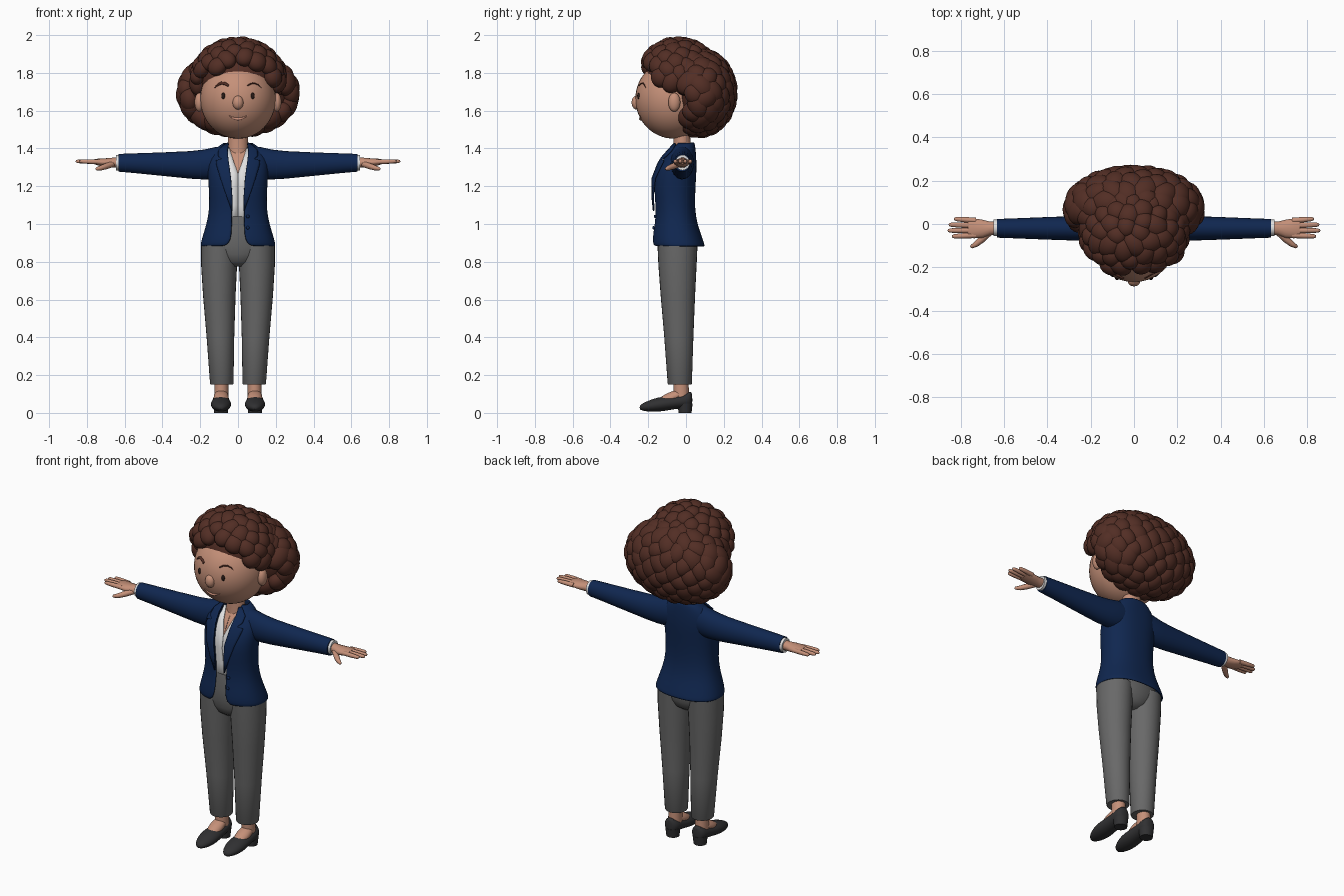
import bpy, bmesh, math, random
from mathutils import Matrix, Vector

random.seed(4)
if "Cube" in bpy.data.objects:
    bpy.data.objects.remove(bpy.data.objects["Cube"])


def material(name, r, g, b):
    m = bpy.data.materials.new(name)
    m.use_nodes = True
    m.diffuse_color = (r, g, b, 1)
    bsdf = m.node_tree.nodes["Principled BSDF"]
    bsdf.inputs["Base Color"].default_value = (r, g, b, 1)
    bsdf.inputs["Roughness"].default_value = 0.8
    return m


SKIN = material("skin", 0.56, 0.28, 0.19)
HAIR = material("brown hair", 0.085, 0.027, 0.018)
NAVY = material("navy cloth", 0.005, 0.02, 0.08)
GREY = material("grey cloth", 0.14, 0.14, 0.14)
WHITE = material("white cloth", 0.75, 0.75, 0.75)
BLACK = material("black leather", 0.03, 0.03, 0.032)
DARK = material("dark eyes", 0.02, 0.01, 0.008)
LIPS = material("lips", 0.58, 0.27, 0.19)
parts = []


def finish(name, bm, mat, thick=0, subsurf=0):
    bmesh.ops.recalc_face_normals(bm, faces=bm.faces)
    me = bpy.data.meshes.new(name)
    bm.to_mesh(me)
    bm.free()
    me.materials.append(mat)
    ob = bpy.data.objects.new(name, me)
    bpy.context.collection.objects.link(ob)
    if thick:
        mod = ob.modifiers.new("thickness", "SOLIDIFY")
        mod.thickness, mod.offset = thick, -1
    if subsurf:
        ob.modifiers.new("rounding", "SUBSURF").levels = subsurf
    parts.append(ob)
    return ob


def skin_rings(bm, rings, closed=True, caps=True):
    rows = [[bm.verts.new(p) for p in r] for r in rings]
    n = len(rows[0])
    for a, b in zip(rows, rows[1:]):
        for i in range(n if closed else n - 1):
            j = (i + 1) % n
            bm.faces.new((a[i], a[j], b[j], b[i]))
    if closed and caps:
        bm.faces.new(rows[0])
        bm.faces.new(rows[-1])


def ring(c, u, v, n=20):
    c, u, v = Vector(c), Vector(u), Vector(v)
    return [c + u * math.cos(k * math.tau / n) + v * math.sin(k * math.tau / n) for k in range(n)]


def loft(name, rings, mat, **kw):
    bm = bmesh.new()
    skin_rings(bm, rings)
    return finish(name, bm, mat, **kw)


def tube(bm, path, radii, n=10):
    """Round tube along a path, for fingers, brows and mouth."""
    path = [Vector(p) for p in path]
    rings = []
    for i, p in enumerate(path):
        d = (path[min(i + 1, len(path) - 1)] - path[max(i - 1, 0)]).normalized()
        u = d.cross(Vector((0, 0, 1)) if abs(d.z) < 0.9 else Vector((0, 1, 0))).normalized()
        rings.append(ring(p, u * radii[i], d.cross(u) * radii[i], n))
    skin_rings(bm, rings)


def ball(bm, c, r, rot=None, seg=0):
    m = Matrix.Translation(c) @ (rot or Matrix()) @ Matrix.Diagonal((*r, 1))
    if seg:
        bmesh.ops.create_uvsphere(bm, u_segments=seg, v_segments=seg * 3 // 4, radius=1, matrix=m)
    else:
        bmesh.ops.create_icosphere(bm, subdivisions=3, radius=1, matrix=m)


def ellipsoid(name, c, r, mat, seg=20):
    bm = bmesh.new()
    ball(bm, c, r, seg=seg)
    return finish(name, bm, mat)


# Torso profile: height, half width, front y, back y, half opening
TORSO = [(0.882, 0.2, -0.175, 0.1, 0.07), (0.9, 0.197, -0.18, 0.095, 0.045),
         (0.94, 0.186, -0.178, 0.082, 0.034), (1.0, 0.167, -0.168, 0.06, 0.032),
         (1.08, 0.15, -0.16, 0.046, 0.032), (1.2, 0.155, -0.176, 0.05, 0.035),
         (1.28, 0.162, -0.163, 0.056, 0.045), (1.35, 0.158, -0.122, 0.055, 0.055),
         (1.4, 0.12, -0.08, 0.05, 0.058), (1.435, 0.072, -0.05, 0.045, 0.05)]
POW = 2.3


def lerp_rows(rows, z):
    for a, b in zip(rows, rows[1:]):
        if z <= b[0]:
            t = max(0, (z - a[0]) / (b[0] - a[0]))
            return [p + (q - p) * t for p, q in zip(a, b)]
    return list(rows[-1])


def front_y(x, z):
    _, rx, yf, yb, _ = lerp_rows(TORSO, z)
    k = min(abs(x) / rx, 0.97)
    return (yf + yb) / 2 - (yb - yf) / 2 * (1 - k ** POW) ** (1 / POW)


def shell(name, rows, mat, inset=0, n=40, **kw):
    """Garment open along the front by the gap of each row."""
    rings = []
    for z, rx, yf, yb, gap in rows:
        rx, yf, yb = rx - inset, yf + inset, yb - inset
        t0 = math.asin(min(1, (gap / rx) ** (POW / 2)))
        pts = []
        for k in range(n + 1):
            t = t0 + (math.tau - 2 * t0) * k / n
            s, c = math.sin(t), math.cos(t)
            pts.append((rx * math.copysign(abs(s) ** (2 / POW), s),
                        (yf + yb) / 2 - (yb - yf) / 2 * math.copysign(abs(c) ** (2 / POW), c), z))
        rings.append(pts)
    bm = bmesh.new()
    skin_rings(bm, rings, closed=False)
    return finish(name, bm, mat, **kw)


# Jacket, shirt with a V neck, and chest
shell("jacket_body", TORSO, NAVY, thick=0.012, subsurf=1)
shirt = [lerp_rows(TORSO, z)[:4] + [g] for z, g in
         ((1.0, 0.001), (1.1, 0.001), (1.2, 0.001), (1.27, 0.001), (1.34, 0.026), (1.405, 0.046))]
shell("shirt", shirt, WHITE, inset=0.025, thick=0.006)
chest = [lerp_rows(TORSO, z)[:4] + [0.0005] for z in (1.15, 1.2, 1.28, 1.35, 1.4)]
shell("chest", chest, SKIN, inset=0.034)
loft("neck", [ring((0, y, z), (r, 0, 0), (0, r * 0.85, 0)) for z, y, r in
              ((1.34, -0.02, 0.06), (1.4, -0.02, 0.053), (1.54, -0.025, 0.053))], SKIN)

# Notched lapels and buttons
LAPEL = [(1.07, 0.004), (1.15, 0.03), (1.24, 0.055), (1.32, 0.068), (1.335, 0.066),
         (1.342, 0.034), (1.36, 0.052), (1.39, 0.048), (1.425, 0.016)]
for s, side in ((1, "left"), (-1, "right")):
    bm = bmesh.new()
    rings = []
    for z, w in LAPEL:
        g = lerp_rows(TORSO, z)[4] - 0.003
        rings.append([(s * (g + w * k / 5), front_y(g + w * k / 5, z) - 0.011, z) for k in range(6)])
    skin_rings(bm, rings, closed=False)
    ob = finish("lapel_" + side, bm, NAVY, thick=0.009)
    ob.modifiers["thickness"].offset = 0
for z in (0.98, 1.04):
    ellipsoid("button", (0.052, front_y(0.052, z) - 0.003, z), (0.009, 0.007, 0.009), NAVY, 12)

# Trousers seat
loft("trouser_seat", [ring((0, y, z), (rx, 0, 0), (0, ry, 0), 32) for z, y, rx, ry in
     ((0.775, -0.045, 0.05, 0.05), (0.8, -0.045, 0.11, 0.085), (0.84, -0.045, 0.165, 0.1),
      (0.88, -0.045, 0.188, 0.107), (0.95, -0.05, 0.165, 0.107), (1.04, -0.056, 0.14, 0.087))], GREY)

# Arms, hands, legs and feet
for s, side in ((1, "left"), (-1, "right")):
    loft("sleeve_" + side, [ring((s * x, -0.02, z), (0, ry, 0), (0, 0, rz), 24) for x, z, ry, rz in
         ((0.06, 1.33, 0.058, 0.085), (0.12, 1.322, 0.062, 0.085), (0.18, 1.315, 0.06, 0.079),
          (0.25, 1.313, 0.057, 0.073), (0.4, 1.317, 0.052, 0.062), (0.55, 1.322, 0.046, 0.052),
          (0.632, 1.324, 0.043, 0.047))], NAVY)
    loft("cuff_" + side, [ring((s * x, -0.018, 1.325), (0, 0.038, 0), (0, 0, 0.041), 20)
                          for x in (0.6, 0.647)], WHITE)
    loft("palm_" + side, [ring((s * x, y, z), (0, ry, 0), (0, 0, rz), 16) for x, y, z, ry, rz in
         ((0.63, -0.018, 1.325, 0.03, 0.028), (0.665, -0.02, 1.325, 0.031, 0.026),
          (0.7, -0.022, 1.325, 0.042, 0.023), (0.74, -0.02, 1.328, 0.046, 0.018),
          (0.765, -0.018, 1.33, 0.042, 0.012))], SKIN)
    bm = bmesh.new()
    for y0, y1, x1 in ((0.016, 0.024, 0.83), (-0.007, -0.003, 0.855),
                       (-0.03, -0.03, 0.86), (-0.052, -0.057, 0.84)):
        path = [(s * (0.73 + (x1 - 0.73) * t), y0 + (y1 - y0) * t, 1.329 + 0.003 * t)
                for t in (0, 0.5, 0.9, 0.98, 1)]
        tube(bm, path, (0.013, 0.0125, 0.01, 0.006, 0.001))
    tube(bm, [(s * 0.665, -0.035, 1.318), (s * 0.7, -0.07, 1.305), (s * 0.728, -0.093, 1.296),
              (s * 0.75, -0.105, 1.292), (s * 0.755, -0.107, 1.291)], (0.017, 0.016, 0.013, 0.008, 0.001))
    finish("fingers_" + side, bm, SKIN)

    loft("trouser_leg_" + side, [ring((s * x, y, z), (rx, 0, 0), (0, ry, 0), 28) for z, x, y, rx, ry in
         ((0.15, 0.086, -0.033, 0.059, 0.061), (0.155, 0.086, -0.033, 0.062, 0.064),
          (0.4, 0.093, -0.038, 0.073, 0.077), (0.62, 0.099, -0.043, 0.086, 0.091),
          (0.78, 0.1, -0.045, 0.095, 0.101), (0.89, 0.099, -0.045, 0.096, 0.106))], GREY)
    loft("ankle_" + side, [ring((s * 0.088, y, z), (r, 0, 0), (0, r * 1.1, 0)) for z, y, r in
         ((0.05, -0.025, 0.038), (0.11, -0.025, 0.037), (0.2, -0.028, 0.036))], SKIN)
    bm = bmesh.new()
    ball(bm, (s * 0.089, -0.078, 0.08), (0.04, 0.085, 0.03), Matrix.Rotation(0.4, 4, "X"), 20)
    finish("foot_" + side, bm, SKIN)
    # Pointed flat shoe, swept from toe to heel
    shoe = [(-0.246, 0.008, 0.02, 0.036), (-0.235, 0.027, 0.012, 0.048), (-0.2, 0.045, 0.006, 0.065),
            (-0.15, 0.056, 0.005, 0.083), (-0.1, 0.053, 0.012, 0.088), (-0.05, 0.046, 0.022, 0.092),
            (0, 0.046, 0.024, 0.108), (0.022, 0.038, 0.024, 0.115), (0.034, 0.018, 0.03, 0.108)]
    loft("shoe_" + side, [ring((s * 0.09, y, (lo + hi) / 2), (rx, 0, 0), (0, 0, (hi - lo) / 2), 20)
                          for y, rx, lo, hi in shoe], BLACK, subsurf=1)
    loft("shoe_heel_" + side, [ring((s * 0.09, -0.005, z), (r, 0, 0), (0, r * 0.95, 0)) for z, r in
                               ((0, 0.036), (0.05, 0.042))], BLACK)

# Head and face
HC, HR = Vector((0, -0.065, 1.662)), Vector((0.2, 0.203, 0.21))
ellipsoid("head", HC, HR, SKIN, 40)


def face(x, z, out=0.0):
    k = 1 - (x / HR.x) ** 2 - ((z - HC.z) / HR.z) ** 2
    return Vector((x, HC.y - HR.y * math.sqrt(max(k, 0)) - out, z))


ellipsoid("nose", (0, -0.262, 1.643), (0.029, 0.026, 0.037), SKIN)
for s, side in ((1, "left"), (-1, "right")):
    ellipsoid("ear_" + side, (s * 0.205, -0.062, 1.645), (0.025, 0.032, 0.05), SKIN)
    ellipsoid("eye_" + side, face(s * 0.078, 1.678), (0.01, 0.007, 0.017), DARK, 16)
    bm = bmesh.new()
    thick = 0.008 if s < 0 else 0.004
    tube(bm, [face(s * (0.05 + 0.075 * t), 1.732 + 0.02 * math.sin(math.pi * t) - 0.012 * t)
              for t in (0, 0.25, 0.5, 0.75, 1)], [thick * f for f in (0.8, 1, 1, 0.8, 0.2)])
    finish("eyebrow_" + side, bm, HAIR)
bm = bmesh.new()
tube(bm, [face(0.05 * t, 1.556 + 0.018 * t * t) for t in (-1, -0.6, -0.3, 0, 0.3, 0.6, 1)],
     (0.002, 0.005, 0.007, 0.008, 0.007, 0.005, 0.002))
finish("mouth", bm, LIPS)


# Curly hair: overlapping curls over a cap and a fuller back
def curls(bm, centre, radii, count, keep, size):
    for i in range(count):
        h = 1 - 2 * (i + 0.5) / count
        a = i * math.pi * (3 - math.sqrt(5))
        w = math.sqrt(1 - h * h)
        n = Vector((w * math.cos(a), w * math.sin(a), h))
        r = random.uniform(*size)
        p = Vector(centre) + Vector([n[k] * (radii[k] - r * 0.85) for k in range(3)])
        if keep(p):
            rot = n.to_track_quat("Z", "Y").to_matrix().to_4x4() @ Matrix.Rotation(random.uniform(-1, 1), 4, "Z")
            ball(bm, p, (r, r * random.uniform(1, 1.3), r * 0.85), rot)


bm = bmesh.new()
ball(bm, (0, -0.035, 1.775), (0.2, 0.18, 0.17), seg=32)
ball(bm, (0, 0.08, 1.69), (0.275, 0.145, 0.19), seg=32)
curls(bm, (0, -0.04, 1.765), (0.26, 0.235, 0.23), 130,
      lambda p: p.z > 1.87 - 0.4 * abs(p.x) - 0.5 * max(0, p.y + 0.2) and p.y < 0.15, (0.043, 0.056))
curls(bm, (0, 0.07, 1.695), (0.33, 0.205, 0.242), 135, lambda p: p.y > 0.015, (0.052, 0.068))
finish("curly_hair", bm, HAIR)

# Smooth shading with crisp edges
bpy.ops.object.select_all(action="DESELECT")
for ob in parts:
    ob.select_set(True)
bpy.context.view_layer.objects.active = parts[0]
bpy.ops.object.shade_smooth_by_angle(angle=math.radians(50))
